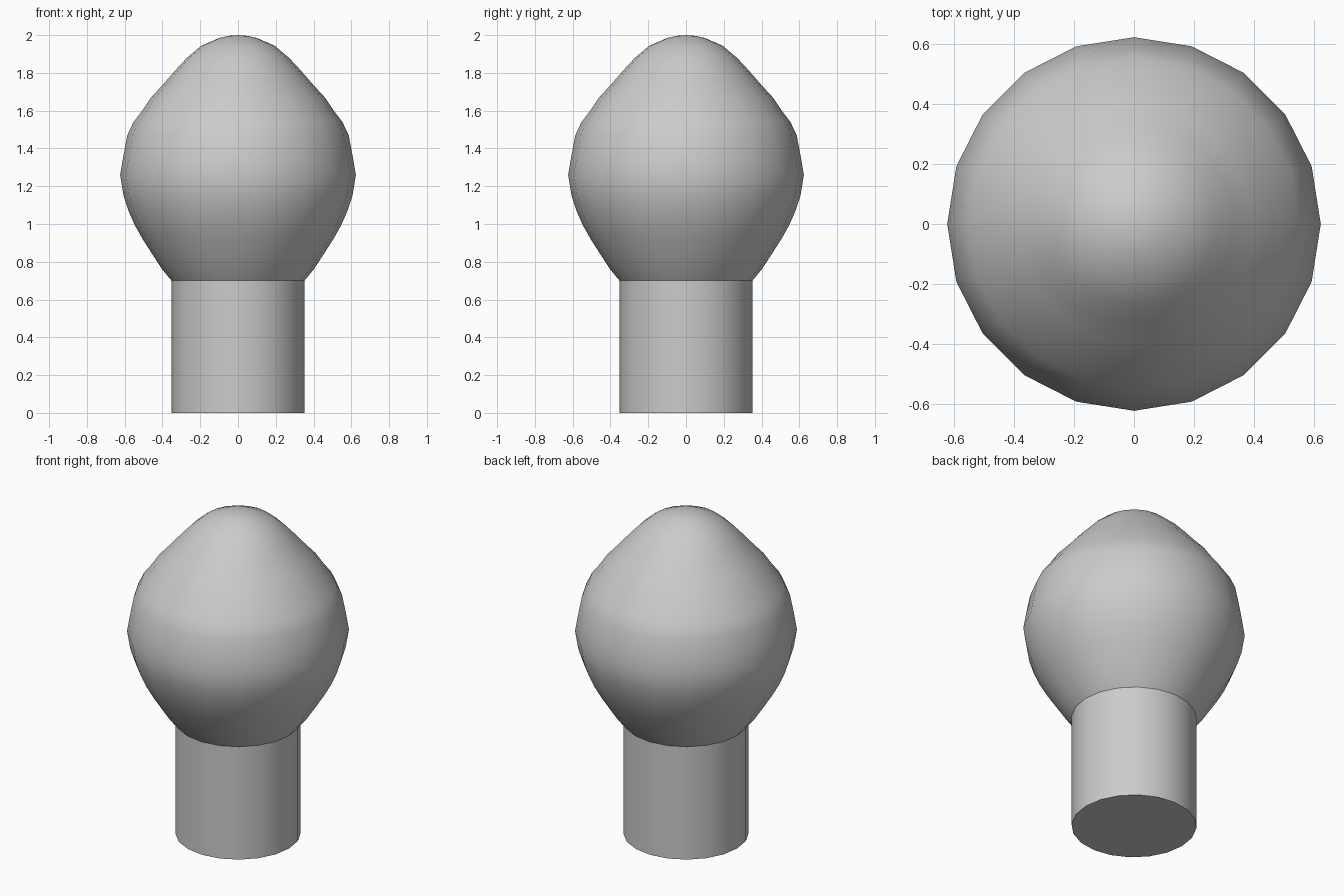
import bpy
import bmesh
import math

if "Cube" in bpy.data.objects:
    bpy.data.objects.remove(bpy.data.objects["Cube"])

SIDES = 20


def lathe(name, profile, angle=35):
    """Revolve (radius, z) points about the z axis; radius 0 makes a pole."""
    bm = bmesh.new()
    rings = []
    for r, z in profile:
        if r == 0:
            rings.append([bm.verts.new((0, 0, z))] * SIDES)
        else:
            rings.append([bm.verts.new((r * math.cos(2 * math.pi * i / SIDES),
                                        r * math.sin(2 * math.pi * i / SIDES), z))
                          for i in range(SIDES)])
    for lo, hi in zip(rings, rings[1:]):
        for i in range(SIDES):
            j = (i + 1) % SIDES
            corners = list(dict.fromkeys((lo[i], lo[j], hi[j], hi[i])))
            bm.faces.new(corners)
    if profile[0][0] > 0 and profile[0][1] == 0:
        bm.faces.new(list(reversed(rings[0])))  # base cap
    bmesh.ops.recalc_face_normals(bm, faces=bm.faces)
    mesh = bpy.data.meshes.new(name)
    bm.to_mesh(mesh)
    bm.free()
    obj = bpy.data.objects.new(name, mesh)
    bpy.context.collection.objects.link(obj)
    bpy.ops.object.select_all(action='DESELECT')
    obj.select_set(True)
    bpy.context.view_layer.objects.active = obj
    bpy.ops.object.shade_smooth_by_angle(angle=math.radians(angle))
    return obj


# Straight round stem with a flat base
stem = lathe("stem", [(0.352, 0), (0.352, 0.70)])

# Rounded bulb head, narrowing to a soft dome
head = lathe("bulb_head", [
    (0.352, 0.70), (0.405, 0.765), (0.46, 0.85), (0.505, 0.92), (0.547, 0.995),
    (0.58, 1.07), (0.606, 1.15), (0.624, 1.26), (0.607, 1.36), (0.586, 1.47),
    (0.553, 1.54), (0.507, 1.60), (0.46, 1.67), (0.40, 1.735), (0.335, 1.81),
    (0.27, 1.88), (0.195, 1.943), (0.10, 1.985), (0.05, 1.996), (0, 2.0)])
